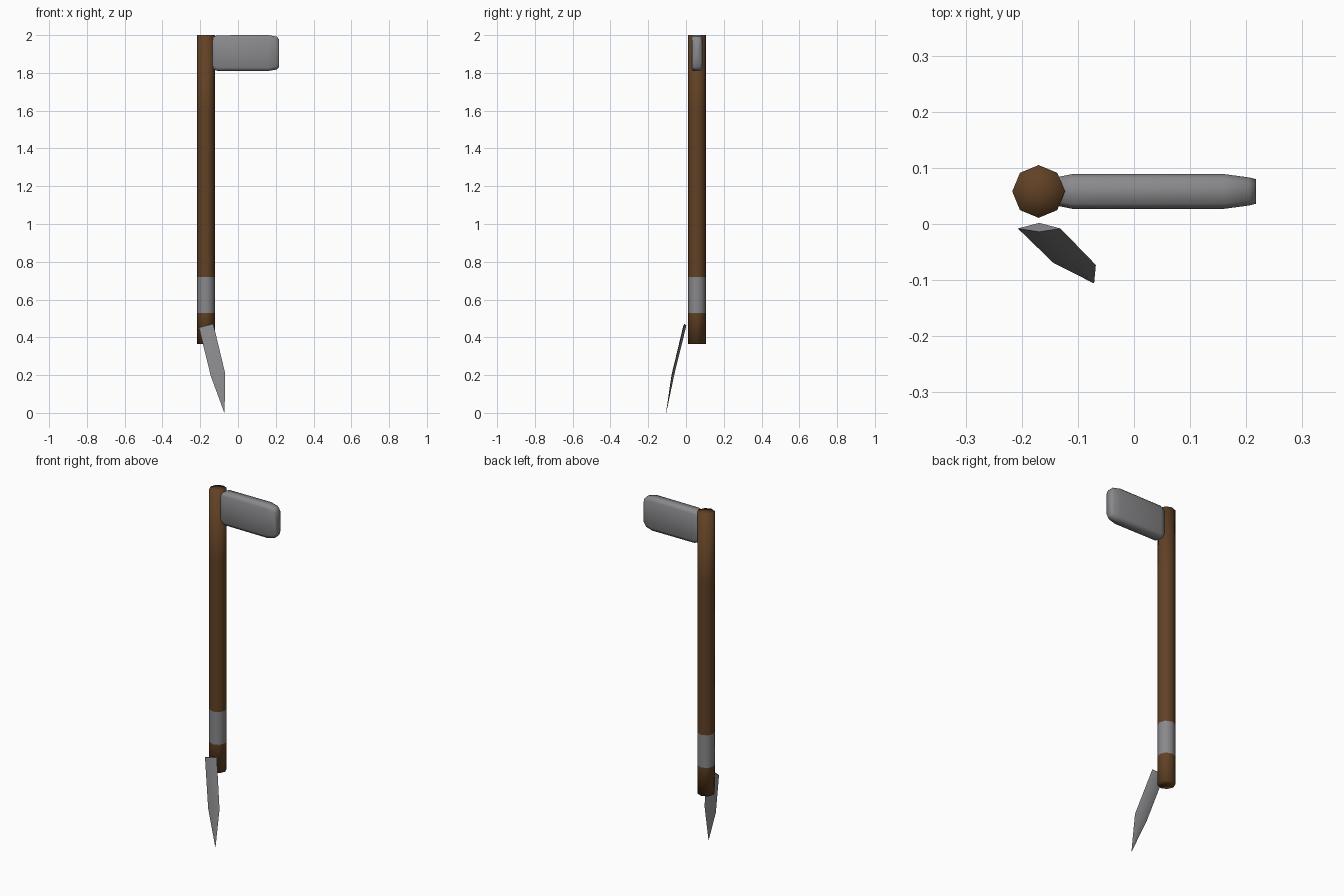
import bpy
import bmesh
import math

cube = bpy.data.objects.get("Cube")
if cube:
    bpy.data.objects.remove(cube, do_unlink=True)


def material(name, rgb):
    mat = bpy.data.materials.new(name)
    mat.use_nodes = True
    mat.diffuse_color = (*rgb, 1)
    mat.node_tree.nodes["Principled BSDF"].inputs["Base Color"].default_value = (*rgb, 1)
    return mat


wood = material("brown wood", (0.12, 0.053, 0.018))
steel = material("grey steel", (0.25, 0.25, 0.26))


def loft(name, rings, mats, sharp=None):
    """Skin a list of closed rings, cap both ends with fans and shade smooth."""
    bm = bmesh.new()
    loops = [[bm.verts.new(p) for p in ring] for ring in rings]
    for a, b in zip(loops, loops[1:]):
        n = len(a)
        for i in range(n):
            j = (i + 1) % n
            bm.faces.new((a[i], a[j], b[j], b[i]))
    caps = [bm.faces.new(loops[0]), bm.faces.new(loops[-1])]
    bmesh.ops.poke(bm, faces=caps)
    bmesh.ops.remove_doubles(bm, verts=bm.verts, dist=0.0005)
    bmesh.ops.recalc_face_normals(bm, faces=bm.faces)
    mesh = bpy.data.meshes.new(name)
    bm.to_mesh(mesh)
    bm.free()
    for mat in mats:
        mesh.materials.append(mat)
    obj = bpy.data.objects.new(name, mesh)
    bpy.context.collection.objects.link(obj)
    for o in bpy.context.selected_objects:
        o.select_set(False)
    bpy.context.view_layer.objects.active = obj
    obj.select_set(True)
    if sharp:
        bpy.ops.object.shade_smooth_by_angle(angle=math.radians(sharp))
    else:
        bpy.ops.object.shade_smooth()
    return obj


# Eight-sided shaft, with a flush steel band near the foot
SHAFT_X, SHAFT_Y, SHAFT_R = -0.17, 0.058, 0.047
BAND = (0.53, 0.72)


def shaft_ring(z):
    return [(SHAFT_X + SHAFT_R * math.cos(k * math.tau / 8),
             SHAFT_Y + SHAFT_R * math.sin(k * math.tau / 8), z) for k in range(8)]


shaft = loft("shaft", [shaft_ring(z) for z in (0.365, *BAND, 1.2, 1.6, 2.0)], [wood, steel])
for face in shaft.data.polygons:
    if BAND[0] < face.center.z < BAND[1]:
        face.material_index = 1


# Flat head with softened edges, tapering at both ends
def head_ring(x, half_y, half_z):
    c = 0.009
    quarter = [(half_y, half_z - 2 * c), (half_y - c, half_z)]
    corners = [(y, z) for y, z in quarter]
    corners += [(-y, z) for y, z in reversed(quarter)]
    corners += [(-y, -z) for y, z in quarter]
    corners += [(y, -z) for y, z in reversed(quarter)]
    return [(x, SHAFT_Y + y, 1.905 + z) for y, z in corners]


loft("axe_head", [head_ring(*s) for s in (
    (-0.15, 0.023, 0.080), (-0.11, 0.031, 0.094), (0.16, 0.031, 0.095),
    (0.205, 0.025, 0.087), (0.217, 0.022, 0.074))], [steel])


# Hanging blade: thin section with a raised back, drawn down to a point
def blade_ring(left, right, bulge):
    mid = [(a + b) / 2 for a, b in zip(left, right)]
    back = (mid[0], mid[1] + bulge, mid[2])
    front = (mid[0], mid[1] - bulge * 0.6, mid[2])
    return [left, front, right, back]


loft("hanging_blade", [
    blade_ring((-0.207, -0.008, 0.452), (-0.131, -0.008, 0.472), 0.010),
    blade_ring((-0.144, -0.069, 0.195), (-0.068, -0.073, 0.210), 0.009),
    blade_ring((-0.073, -0.105, 0.002), (-0.071, -0.105, 0.002), 0.001)],
    [steel], sharp=40)
